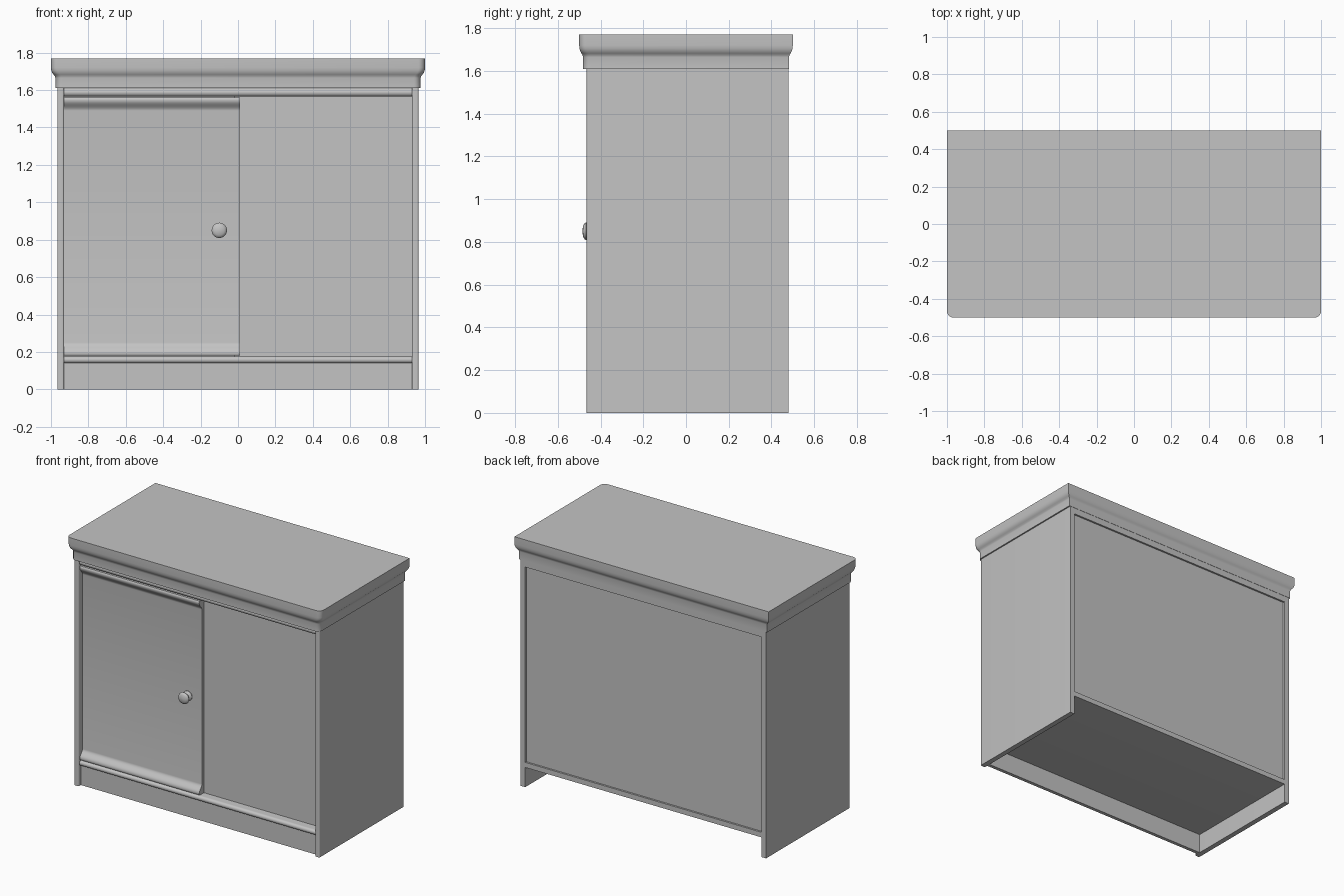
import bpy, bmesh, math
from math import sin, cos, pi

cube = bpy.data.objects.get("Cube")
if cube:
    bpy.data.objects.remove(cube, do_unlink=True)

# Single plain grey finish
grey = bpy.data.materials.new("plain grey")
grey.use_nodes = True
grey.diffuse_color = (0.55, 0.55, 0.55, 1)
grey.node_tree.nodes["Principled BSDF"].inputs["Base Color"].default_value = grey.diffuse_color


def finish(name, bm):
    bmesh.ops.recalc_face_normals(bm, faces=bm.faces)
    mesh = bpy.data.meshes.new(name)
    bm.to_mesh(mesh)
    bm.free()
    mesh.materials.append(grey)
    obj = bpy.data.objects.new(name, mesh)
    bpy.context.collection.objects.link(obj)
    bpy.ops.object.select_all(action="DESELECT")
    obj.select_set(True)
    bpy.context.view_layer.objects.active = obj
    bpy.ops.object.shade_smooth_by_angle(angle=math.radians(40))
    return obj


def loft(name, rings):
    """Skin closed rings of equal length and cap both ends."""
    bm = bmesh.new()
    loops = [[bm.verts.new(p) for p in ring] for ring in rings]
    n = len(loops[0])
    for a, b in zip(loops, loops[1:]):
        for i in range(n):
            j = (i + 1) % n
            bm.faces.new((a[i], a[j], b[j], b[i]))
    bm.faces.new(loops[0][::-1])
    bm.faces.new(loops[-1])
    return finish(name, bm)


def board(name, x0, x1, profile):
    """Extrude a (y, z) profile along x."""
    return loft(name, [[(x, y, z) for y, z in profile] for x in (x0, x1)])


def rect(y0, y1, z0, z1):
    return [(y0, z0), (y1, z0), (y1, z1), (y0, z1)]


def nosed(y0, y1, z0, z1, steps=10):
    """Board profile with a half-round front edge."""
    r, zc = (z1 - z0) / 2, (z0 + z1) / 2
    nose = [(y0 + r - r * sin(pi * i / steps), zc + r * cos(pi * i / steps))
            for i in range(steps + 1)]
    return nose + [(y1, z0), (y1, z1)]


def outline(w, y0, y1, r, z, back_r=0, steps=6):
    """Plan outline with rounded front corners and square or rounded back."""
    pts = []
    for cx, cy, rad, start in ((-w, y0, r, pi), (w, y0, r, 1.5 * pi),
                               (w, y1, back_r, 0), (-w, y1, back_r, pi / 2)):
        sx, sy = (1 if cx < 0 else -1), (1 if cy == y0 else -1)
        n = steps if rad else 0
        for i in range(n + 1):
            a = start + (pi / 2) * i / max(n, 1)
            pts.append((cx + sx * rad + rad * cos(a), cy + sy * rad + rad * sin(a), z))
    return pts


# Moulded top: (inset, height) profile, swept round the plan
top_profile = [(0.024, 1.61), (0.024, 1.665), (0.021, 1.675), (0.014, 1.683),
               (0.007, 1.692), (0.002, 1.705), (0, 1.72), (0, 1.77)]
loft("moulded_top", [outline(1 - d, -0.5 + d * 0.75, 0.5 - d * 0.75, 0.035, z)
                     for d, z in top_profile])

# Side panels with softened front edges
for side, cx in (("right", -0.9475), ("left", 0.9475)):
    loft(side + "_side_panel",
         [[(cx + x, y, z) for x, y, z in outline(0.0185, -0.465, 0.48, 0.01, h)]
          for h in (0, 1.612)])

# Carcass boards between the sides
board("plinth", -0.93, 0.93, rect(-0.44, -0.415, 0, 0.14))
board("floor_board", -0.93, 0.93, nosed(-0.455, 0.48, 0.14, 0.176))
board("top_rail", -0.93, 0.93, nosed(-0.455, 0.48, 1.565, 1.61))
board("back_panel", -0.927, 0.927, rect(0.45, 0.467, 0.176, 1.565))

# Plain sliding door, behind
board("left_door", -0.02, 0.93, rect(-0.39, -0.37, 0.176, 1.565))

# Front sliding door with coved lips at top and bottom
lip = []
for i in range(9):
    t = i / 8
    lip.append((-0.45 + 0.03 * (0.5 - 0.5 * cos(pi * t)), 0.195 + 0.055 * t))
front = [(-0.445, 0.18), (-0.45, 0.187)] + lip
mid = (0.18 + 1.56) / 2
front += [(y, 2 * mid - z) for y, z in reversed(front)]
board("right_door", -0.93, 0.01, front + [(-0.394, 1.56), (-0.394, 0.18)])

# Knob turned on a front-to-back axis: (radius, y)
knob_profile = [(0.034, -0.419), (0.034, -0.424), (0.026, -0.43), (0.017, -0.436),
                (0.016, -0.448), (0.028, -0.453), (0.038, -0.46), (0.041, -0.467),
                (0.037, -0.475), (0.026, -0.481), (0.012, -0.484), (0.003, -0.485)]
loft("knob", [[(-0.1 + r * cos(2 * pi * k / 28), y, 0.85 + r * sin(2 * pi * k / 28))
               for k in range(28)] for r, y in knob_profile])
